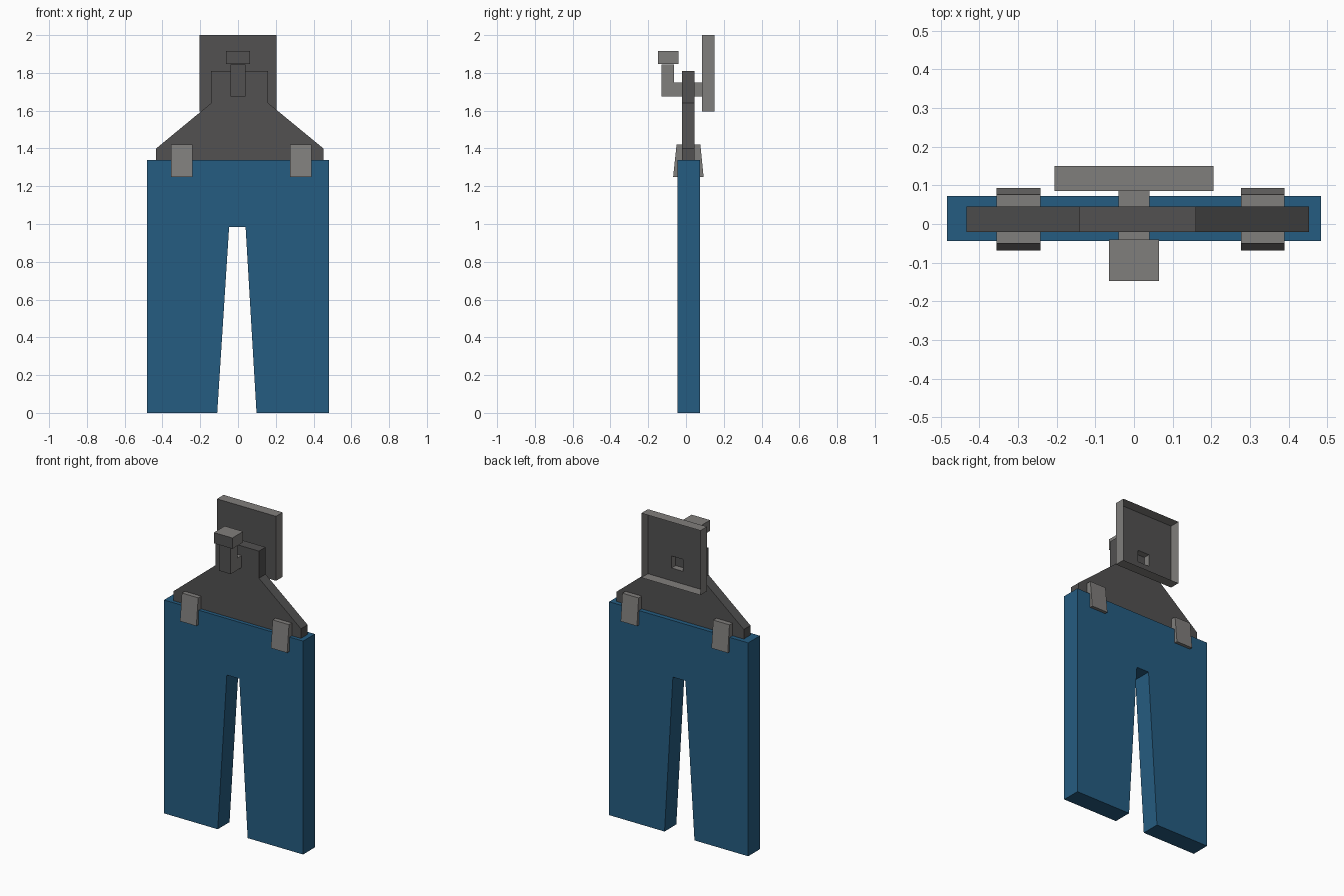
import bpy, bmesh
from mathutils import Vector

if "Cube" in bpy.data.objects:
    bpy.data.objects.remove(bpy.data.objects["Cube"])


def material(name, r, g, b):
    lin = [((c / 255 + 0.055) / 1.055) ** 2.4 for c in (r, g, b)]
    m = bpy.data.materials.new(name)
    m.diffuse_color = (*lin, 1)
    m.use_nodes = True
    m.node_tree.nodes["Principled BSDF"].inputs["Base Color"].default_value = m.diffuse_color
    return m


BLUE = material("denim blue", 37, 92, 129)
DARK = material("dark grey", 82, 81, 81)
LIGHT = material("light grey", 128, 126, 124)


def finish(name, bm, mats):
    bmesh.ops.remove_doubles(bm, verts=bm.verts, dist=1e-5)
    bmesh.ops.recalc_face_normals(bm, faces=bm.faces)
    bm.normal_update()
    if len(mats) > 1:  # second colour on everything not facing front or back
        for f in bm.faces:
            f.material_index = 0 if abs(f.normal.y) > 0.5 else 1
    me = bpy.data.meshes.new(name)
    bm.to_mesh(me)
    bm.free()
    for m in mats:
        me.materials.append(m)
    ob = bpy.data.objects.new(name, me)
    bpy.context.collection.objects.link(ob)
    return ob


def prism(name, profile, axis, lo, hi, mats, skip=()):
    """Extrude a profile along x (points are y,z) or y (points are x,z);
    skip lists profile edges left open."""
    bm = bmesh.new()

    def at(p, d):
        return Vector((d, p[0], p[1])) if axis == "x" else Vector((p[0], d, p[1]))

    a = [bm.verts.new(at(p, lo)) for p in profile]
    b = [bm.verts.new(at(p, hi)) for p in profile]
    bm.faces.new(a)
    bm.faces.new(b[::-1])
    n = len(a)
    for i in range(n):
        if i not in skip:
            j = (i + 1) % n
            bm.faces.new((a[i], b[i], b[j], a[j]))
    return finish(name, bm, mats)


# Trousers
prism("trousers", [(-0.483, 0), (-0.11, 0), (-0.047, 0.985), (0.04, 0.985),
                   (0.098, 0), (0.483, 0), (0.483, 1.34), (-0.483, 1.34)],
      "y", -0.044, 0.073, [BLUE])

# Hanger plate
prism("hanger", [(-0.433, 1.30), (0.452, 1.30), (0.452, 1.40), (0.16, 1.64),
                 (0.16, 1.81), (-0.142, 1.81), (-0.142, 1.64), (-0.433, 1.40)],
      "y", -0.021, 0.045, [DARK])

# Clips
for side, x0, x1 in (("left", -0.355, -0.242), ("right", 0.276, 0.389)):
    prism("clip_" + side, [(-0.068, 1.25), (0.093, 1.25), (0.076, 1.42), (-0.05, 1.42)],
          "x", x0, x1, [LIGHT])

# Hook arm: hollow, open towards the wall plate and under the cap
prism("hook_arm", [(0.085, 1.675), (-0.13, 1.675), (-0.13, 1.845),
                   (-0.063, 1.845), (-0.063, 1.75), (0.085, 1.75)],
      "x", -0.04, 0.04, [DARK, LIGHT], skip=(2, 5))

# Hook cap
prism("hook_cap", [(-0.147, 1.847), (-0.04, 1.847), (-0.04, 1.915), (-0.147, 1.915)],
      "x", -0.064, 0.064, [DARK, LIGHT])

# Wall plate: tray open at the back, with a square hole for the arm
bm = bmesh.new()
xs, zs = (-0.205, -0.04, 0.04, 0.205), (1.595, 1.675, 1.75, 2.0)


def quad(*pts):
    bm.faces.new([bm.verts.new(p) for p in pts])


Y0, Y1 = 0.085, 0.15
for i in range(3):
    for j in range(3):
        if (i, j) != (1, 1):
            quad((xs[i], Y0, zs[j]), (xs[i + 1], Y0, zs[j]),
                 (xs[i + 1], Y0, zs[j + 1]), (xs[i], Y0, zs[j + 1]))
    for z in (zs[0], zs[3]):
        quad((xs[i], Y0, z), (xs[i + 1], Y0, z), (xs[i + 1], Y1, z), (xs[i], Y1, z))
    for x in (xs[0], xs[3]):
        quad((x, Y0, zs[i]), (x, Y0, zs[i + 1]), (x, Y1, zs[i + 1]), (x, Y1, zs[i]))
finish("wall_plate", bm, [DARK, LIGHT])
